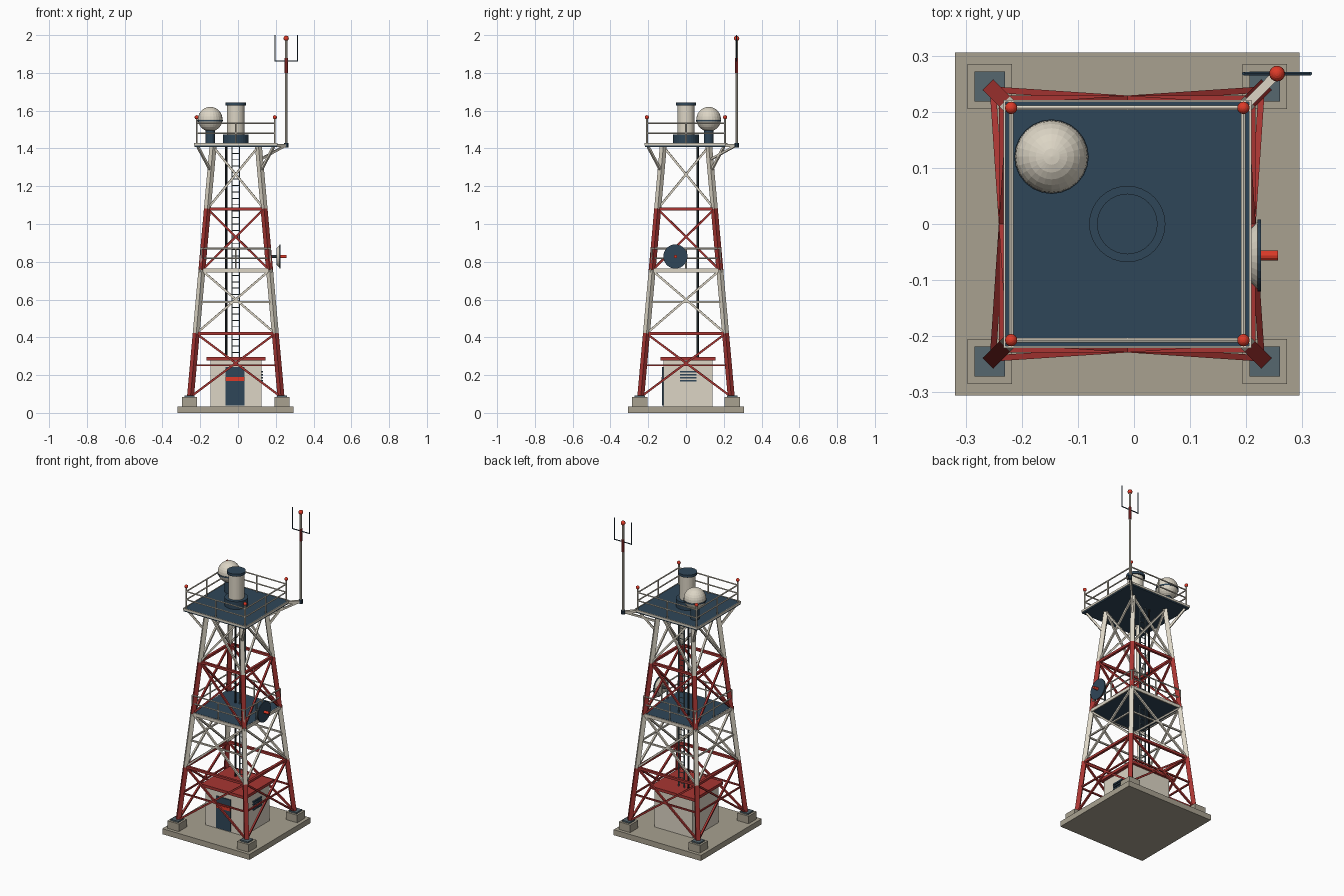
import bpy, bmesh, math
from mathutils import Vector, Matrix

cube = bpy.data.objects.get("Cube")
if cube:
    bpy.data.objects.remove(cube, do_unlink=True)

CX = -0.012  # tower axis offset


def material(name, hexcol):
    m = bpy.data.materials.new(name)
    rgb = [int(hexcol[i:i + 2], 16) / 255 for i in (0, 2, 4)]
    col = [c / 12.92 if c < 0.04 else ((c + 0.055) / 1.055) ** 2.4 for c in rgb] + [1]
    m.use_nodes = True
    m.diffuse_color = col
    m.node_tree.nodes["Principled BSDF"].inputs["Base Color"].default_value = col
    return m


CREAM = material("cream paint", "dcd5c5")
RED = material("dark red paint", "a83532")
SIGNAL = material("signal red", "dd3a28")
NAVY = material("navy blue", "2f4658")
SLATE = material("slate steel", "56676f")
CONCRETE = material("concrete", "a8a190")
BLACK = material("black cable", "1e2226")


class Part:
    """Collects primitives into one mesh object, in tower coordinates."""

    def __init__(self, name, mat):
        self.name, self.mat, self.bm = name, mat, bmesh.new()

    def box(self, c, size):
        bmesh.ops.create_cube(self.bm, size=1, matrix=Matrix.Translation(c) @ Matrix.Diagonal((*size, 1)))
        return self

    def span(self, a, b):
        a, b = Vector(a), Vector(b)
        return self.box((a + b) / 2, b - a)

    def rod(self, a, b, r, sides=8, r2=None):
        a, b = Vector(a), Vector(b)
        d = b - a
        m = Matrix.Translation((a + b) / 2) @ d.to_track_quat('Z', 'Y').to_matrix().to_4x4()
        bmesh.ops.create_cone(self.bm, cap_ends=True, segments=sides, radius1=r,
                              radius2=r if r2 is None else r2, depth=d.length, matrix=m)
        return self

    def beam(self, a, b, w):
        a, b = Vector(a), Vector(b)
        d = b - a
        m = Matrix.Translation((a + b) / 2) @ d.to_track_quat('Z', 'Y').to_matrix().to_4x4()
        bmesh.ops.create_cube(self.bm, size=1, matrix=m @ Matrix.Diagonal((w, w, d.length, 1)))
        return self

    def ball(self, c, r, u=16, v=10):
        bmesh.ops.create_uvsphere(self.bm, u_segments=u, v_segments=v, radius=r,
                                  matrix=Matrix.Translation(c))
        return self

    def done(self):
        me = bpy.data.meshes.new(self.name)
        self.bm.to_mesh(me)
        self.bm.free()
        me.materials.append(self.mat)
        ob = bpy.data.objects.new(self.name, me)
        ob.location.x = CX
        bpy.context.collection.objects.link(ob)
        return ob


CORNERS = [(-1, -1), (1, -1), (1, 1), (-1, 1)]
SIDES = list(zip(CORNERS, CORNERS[1:] + CORNERS[:1]))


def at(corner, half, z):
    return Vector((corner[0] * half, corner[1] * half, z))


def leg(corner, z):
    return at(corner, 0.24 - (z - 0.08) * 0.09, z)


# Foundation
Part("foundation_slab", CONCRETE).span((-0.307, -0.306, 0), (0.307, 0.306, 0.035)).done()
foot, plate = Part("footings", CONCRETE), Part("base_plates", SLATE)
for c in CORNERS:
    foot.box(at(c, 0.245, 0.058), (0.08, 0.08, 0.05))
    plate.box(at(c, 0.245, 0.087), (0.054, 0.054, 0.01))
foot.done()
plate.done()

# Lattice tower: four bays in alternating colours
LEVELS = [0.085, 0.42, 0.755, 1.08, 1.41]
for i, (z0, z1) in enumerate(zip(LEVELS, LEVELS[1:])):
    mat = CREAM if i % 2 else RED
    legs = Part(f"legs_bay_{i + 1}", mat)
    braces = Part(f"braces_bay_{i + 1}", mat)
    for a, b in SIDES:
        legs.beam(leg(a, z0), leg(a, z1), 0.026)
        braces.beam(leg(a, z0), leg(b, z1), 0.011)
        braces.beam(leg(b, z0), leg(a, z1), 0.011)
        if i < 2:
            zm = (z0 + z1) / 2
            braces.beam(leg(a, zm), leg(b, zm), 0.009)
    legs.done()
    braces.done()
rings = Part("red_ring_beams", RED)
for a, b in SIDES:
    for z in (0.42, 1.08):
        rings.beam(leg(a, z), leg(b, z), 0.015)
rings.done()


# Decks with railings
def railing(name, half, z, height):
    p = Part(name, CREAM)
    for a, b in SIDES:
        for h in (height * 0.52, height):
            p.rod(at(a, half, z + h), at(b, half, z + h), 0.0045, 6)
        mid = (at(a, half, z) + at(b, half, z)) / 2
        for q in (at(a, half, z), mid):
            p.rod(q, q + Vector((0, 0, height)), 0.0045, 6)
    p.done()


def deck_rim(name, half, z0, z1, w):
    p = Part(name, CREAM)
    for s in (-1, 1):
        p.box((0, s * (half - w / 2), (z0 + z1) / 2), (2 * half, w, z1 - z0))
        p.box((s * (half - w / 2), 0, (z0 + z1) / 2), (w, 2 * half - 2 * w, z1 - z0))
    p.done()


Part("middle_deck", NAVY).box((0, 0, 0.757), (0.37, 0.37, 0.016)).done()
deck_rim("middle_deck_rim", 0.191, 0.744, 0.764, 0.008)
railing("middle_railing", 0.182, 0.763, 0.107)
Part("top_deck", NAVY).box((0, 0, 1.417), (0.436, 0.436, 0.018)).done()
deck_rim("top_deck_rim", 0.221, 1.416, 1.429, 0.004)
railing("top_railing", 0.207, 1.425, 0.108)

knees, posts, lamps = Part("knee_braces", CREAM), Part("lamp_posts", CREAM), Part("corner_lamps", SIGNAL)
for c in CORNERS:
    knees.beam(leg(c, 1.28), at(c, 0.2, 1.408), 0.012)
    posts.rod(at(c, 0.207, 1.425), at(c, 0.207, 1.56), 0.005, 6)
    lamps.ball(at(c, 0.207, 1.565), 0.011)
knees.done()
posts.done()
lamps.done()

# Equipment hut
Part("hut_walls", CREAM).span((-0.133, -0.12, 0.035), (0.137, 0.14, 0.28)).done()
Part("hut_roof", RED).span((-0.155, -0.135, 0.278), (0.157, 0.155, 0.296)).done()
Part("hut_door", NAVY).span((-0.054, -0.126, 0.04), (0.047, -0.119, 0.242)).done()
Part("door_stripe", SIGNAL).span((-0.054, -0.129, 0.17), (0.047, -0.125, 0.19)).done()
vent = Part("hut_louvre", NAVY)
for k in range(4):
    vent.box((0.14, 0.012, 0.17 + k * 0.016), (0.009, 0.085, 0.009))
vent.done()

# Ladder and cable run
ladder, rungs = Part("ladder_rails", SLATE), Part("ladder_rungs", SLATE)
for x in (-0.02, 0.02):
    ladder.rod((x, 0.062, 0.29), (x, 0.062, 1.41), 0.004, 6)
for k in range(32):
    z = 0.32 + k * 0.034
    rungs.rod((-0.02, 0.062, z), (0.02, 0.062, z), 0.0025, 6)
ladder.done()
rungs.done()
Part("cable_run", BLACK).rod((-0.05, 0.062, 0.29), (-0.05, 0.062, 1.41), 0.006).done()

# Central drum on the top deck
Part("drum_base", NAVY).rod((0, 0, 1.425), (0, 0, 1.475), 0.068, 32).done()
Part("drum_body", CREAM).rod((0, 0, 1.475), (0, 0, 1.63), 0.046, 32).done()
Part("drum_cap", NAVY).rod((0, 0, 1.628), (0, 0, 1.644), 0.054, 32).done()

# Radome
RX, RY = -0.135, 0.12
Part("radome_pedestal", NAVY).rod((RX, RY, 1.425), (RX, RY, 1.505), 0.026, 20).done()
Part("radome", CREAM).ball((RX, RY, 1.555), 0.065, 24, 14).done()
Part("radome_band", NAVY).rod((RX, RY, 1.542), (RX, RY, 1.55), 0.0665, 24).done()

# Side dish
DY, DZ = -0.056, 0.828
Part("dish_bracket", SLATE).rod((0.18, DY, DZ), (0.222, DY, DZ), 0.007).rod(
    (0.182, DY, 0.763), (0.182, DY, 0.87), 0.006).done()
Part("dish_back", CREAM).rod((0.217, DY, DZ), (0.232, DY, DZ), 0.045, 28, 0.06).done()
Part("dish_face", NAVY).rod((0.232, DY, DZ), (0.238, DY, DZ), 0.064, 28).done()
Part("dish_feed", SIGNAL).rod((0.237, DY, DZ), (0.269, DY, DZ), 0.009, 12).done()

# Antenna mast on an outrigger arm
MX, MY = 0.267, 0.268
arm = Part("mast_arm", CREAM)
arm.beam((0.205, 0.205, 1.415), (MX, MY, 1.415), 0.016)
arm.beam(leg((1, 1), 1.34), (MX - 0.01, MY - 0.01, 1.412), 0.011)
arm.done()
Part("mast_clamp", NAVY).rod((MX, MY, 1.404), (MX, MY, 1.428), 0.012, 10).done()
Part("mast", CREAM).rod((MX, MY, 1.41), (MX, MY, 1.98), 0.007).done()
Part("mast_red_sleeve", RED).rod((MX, MY, 1.8), (MX, MY, 1.88), 0.0085).done()
Part("mast_lamp", SIGNAL).ball((MX, MY, 1.983), 0.014).done()
dipole = Part("mast_dipoles", NAVY)
dipole.rod((MX - 0.06, MY, 1.863), (MX + 0.06, MY, 1.863), 0.0035, 6)
for s in (-0.06, 0.06):
    dipole.rod((MX + s, MY, 1.86), (MX + s, MY, 2.0), 0.003, 6)
dipole.done()
